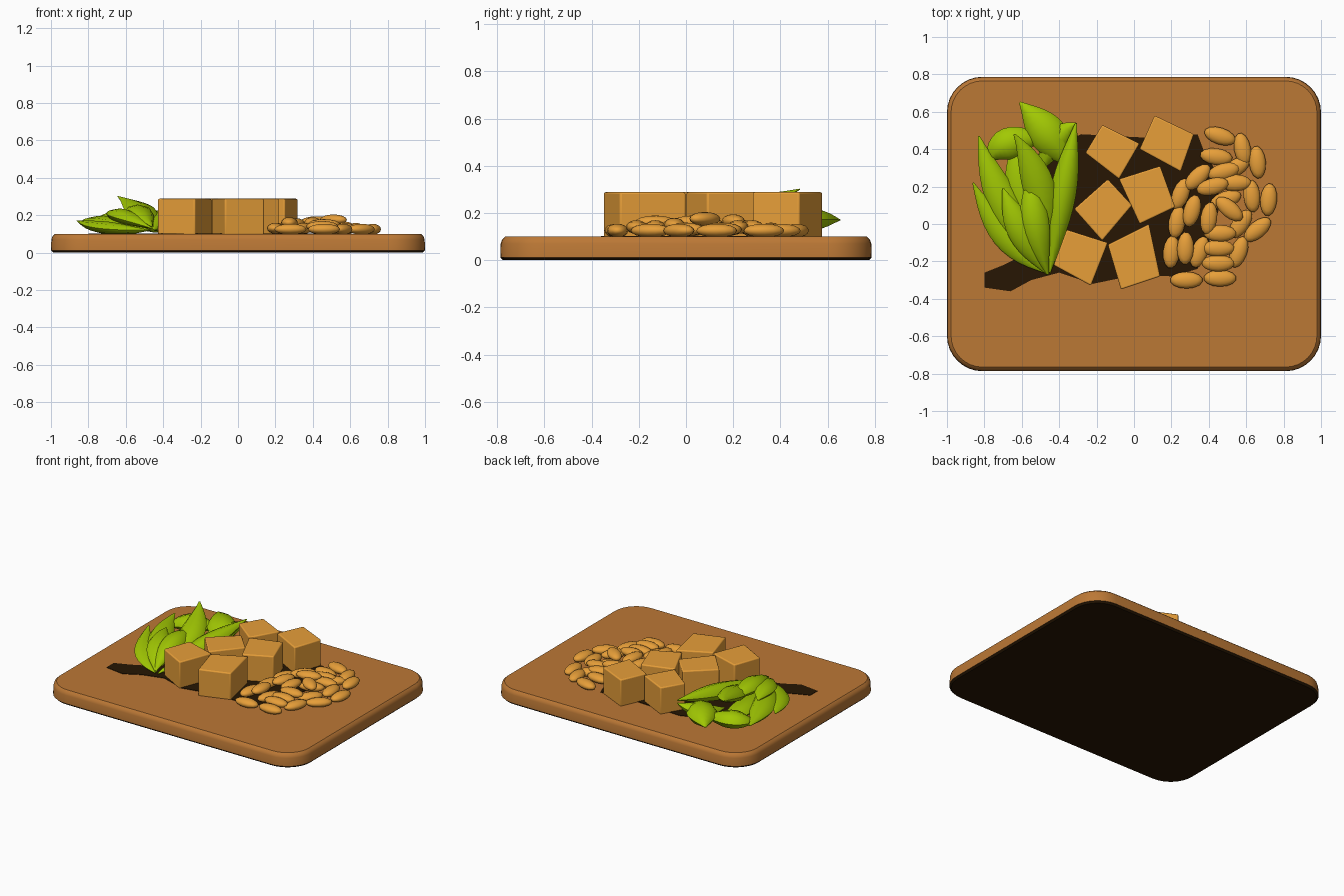
import bpy, bmesh, math
from mathutils import Vector, Matrix

if "Cube" in bpy.data.objects:
    bpy.data.objects.remove(bpy.data.objects["Cube"])


def material(name, rgb):
    m = bpy.data.materials.new(name)
    m.diffuse_color = (*rgb, 1)
    m.use_nodes = True
    m.node_tree.nodes["Principled BSDF"].inputs["Base Color"].default_value = m.diffuse_color
    return m


WOOD = material("brown wood", (0.50, 0.188, 0.036))
TAN = material("golden tan", (0.88, 0.38, 0.045))
GREEN = material("leaf green", (0.36, 0.58, 0.001))
DARK = material("dark brown", (0.020, 0.008, 0.001))


def finish(bm, name, mat, angle=40):
    bmesh.ops.recalc_face_normals(bm, faces=bm.faces)
    me = bpy.data.meshes.new(name)
    bm.to_mesh(me)
    bm.free()
    ob = bpy.data.objects.new(name, me)
    bpy.context.collection.objects.link(ob)
    me.materials.append(mat)
    bpy.ops.object.select_all(action='DESELECT')
    ob.select_set(True)
    bpy.context.view_layer.objects.active = ob
    if angle:
        bpy.ops.object.shade_smooth_by_angle(angle=math.radians(angle))
    return ob


def loft(bm, rings):
    """Skin a list of closed rings of points and cap both ends."""
    loops = [[bm.verts.new(p) for p in ring] for ring in rings]
    n = len(loops[0])
    for l0, l1 in zip(loops, loops[1:]):
        for k in range(n):
            j = (k + 1) % n
            bm.faces.new((l0[k], l0[j], l1[j], l1[k]))
    bm.faces.new(loops[0])
    bm.faces.new(loops[-1])


def prism(name, points, z0, z1, mat, bevel=0.0, angle=40):
    bm = bmesh.new()
    loft(bm, [[(x, y, z) for x, y in points] for z in (z0, z1)])
    ob = finish(bm, name, mat, angle)
    if bevel:
        mod = ob.modifiers.new("soft edges", 'BEVEL')
        mod.width, mod.segments = bevel, 3
        mod.limit_method, mod.angle_limit = 'ANGLE', math.radians(40)
    return ob


# Rounded serving board, dark underneath
def board_ring(inset, z, r=0.19):
    ring = []
    for k, (sx, sy) in enumerate([(1, 1), (-1, 1), (-1, -1), (1, -1)]):
        for i in range(9):
            a = math.radians(90 * k + 90 * i / 8)
            ring.append((sx * (1 - r) + (r - inset) * math.cos(a),
                         sy * (0.787 - r) + (r - inset) * math.sin(a), z))
    return ring


bm = bmesh.new()
loft(bm, [board_ring(i, z) for i, z in
          [(.012, 0), (0, .012), (.002, .07), (.008, .088), (.022, .1)]])
board = finish(bm, "board", WOOD)
board.data.materials.append(DARK)
for p in board.data.polygons:
    if p.normal.z < -0.5:
        p.material_index = 1

# Dark stain under the food
prism("stain", [(-.80, -.26), (-.70, -.22), (-.60, -.17), (-.62, .1), (-.5, .4), (-.28, .48),
                (-.1, .47), (.1, .46), (.34, .48), (.37, .40), (.44, .28), (.46, .1), (.40, -.1),
                (.34, -.24), (.2, -.28), (.02, -.27), (-.22, -.32), (-.40, -.26),
                (-.55, -.30), (-.66, -.36), (-.80, -.34)], 0.098, 0.103, DARK, 0, 0)

# Cubed pieces, given by their four corners
cubes = [[(-.17, .53), (.03, .43), (-.08, .24), (-.26, .38)],
         [(.11, .58), (.32, .48), (.25, .28), (.03, .40)],
         [(-.14, .24), (-.01, .10), (-.17, -.09), (-.32, .08)],
         [(-.08, .24), (.14, .31), (.22, .09), (.03, .0)],
         [(-.36, -.03), (-.14, -.10), (-.23, -.33), (-.43, -.22)],
         [(-.14, -.11), (.08, .0), (.14, -.28), (-.07, -.35)]]
for n, pts in enumerate(cubes):
    prism(f"cube_{n + 1}", pts, 0.095, 0.288, TAN, 0.008)

# Nuts: x, y, turn in degrees, height of centre
nuts = [(.46, .47, -18, .125), (.58, .40, 100, .125), (.66, .33, 95, .125), (.44, .36, -8, .13),
        (.34, .25, 45, .14), (.48, .28, 15, .14), (.42, .20, 15, .165), (.54, .22, 0, .14),
        (.25, .16, 70, .13), (.63, .15, 95, .13), (.72, .13, 85, .125), (.31, .07, 75, .155),
        (.40, .03, 82, .16), (.51, .08, -40, .175), (.66, -.03, 40, .125), (.57, 0, 55, .13),
        (.46, -.05, 0, .15), (.45, -.13, 0, .14), (.20, -.15, 85, .13), (.275, -.13, 88, .16),
        (.35, -.15, 70, .13), (.56, -.15, 70, .125), (.45, -.21, 0, .14), (.46, -.29, 0, .125),
        (.28, -.30, 0, .125), (.23, .01, 80, .13), (.49, .13, 20, .13), (.54, .30, 30, .122)]
for n, (x, y, turn, z) in enumerate(nuts):
    bm = bmesh.new()
    bmesh.ops.create_uvsphere(bm, u_segments=14, v_segments=8, radius=1)
    bm.transform(Matrix.Translation((x, y, z)) @ Matrix.Rotation(math.radians(turn), 4, 'Z')
                 @ Matrix.Diagonal((.088, .045, .029, 1)))
    finish(bm, f"nut_{n + 1}", TAN, 60)


# Pointed pods swept along a bent path, thickest in the middle
def pod(name, start, mid, end, width, thick):
    a, b, c = Vector(start), Vector(mid), Vector(end)
    ctrl = 2 * b - (a + c) / 2
    count, sides = 12, 8
    rings = []
    for i in range(count + 1):
        t = i / count
        p = (1 - t) ** 2 * a + 2 * t * (1 - t) * ctrl + t * t * c
        d = ((1 - t) * (ctrl - a) + t * (c - ctrl)).normalized()
        side = d.cross(Vector((0, 0, 1))).normalized()
        up = side.cross(d)
        s = 0.06 + 0.94 * math.sin(math.pi * t) ** 1.1
        ring = []
        for k in range(sides):
            g = 2 * math.pi * k / sides
            q = p + side * math.cos(g) * s * width / 2 + up * math.sin(g) * s * thick / 2
            q.z = max(q.z, 0.099)
            ring.append(q)
        rings.append(ring)
    bm = bmesh.new()
    loft(bm, rings)
    finish(bm, name, GREEN, 50)


pods = [((-.47, -.26, .12), (-.69, -.06, .13), (-.86, .22, .17), .14, .07),
        ((-.47, -.25, .12), (-.69, .10, .15), (-.83, .47, .17), .17, .09),
        ((-.46, -.27, .13), (-.60, -.04, .19), (-.70, .19, .21), .15, .08),
        ((-.46, -.27, .14), (-.53, .01, .21), (-.55, .28, .20), .15, .09),
        ((-.47, -.12, .15), (-.51, .20, .21), (-.64, .48, .30), .17, .09),
        ((-.45, -.26, .12), (-.38, .16, .18), (-.31, .54, .24), .14, .11),
        ((-.61, .65, .17), (-.46, .48, .17), (-.33, .30, .15), .20, .12),
        ((-.78, .33, .14), (-.67, .43, .16), (-.46, .46, .15), .17, .11),
        ((-.50, -.15, .12), (-.60, .20, .14), (-.60, .50, .14), .17, .08)]
for n, args in enumerate(pods):
    pod(f"pod_{n + 1}", *args)

# Small filler where the far pods meet the near ones
pod("pod_filler", (-.31, .54, .22), (-.42, .44, .16), (-.50, .28, .14), .14, .10)
